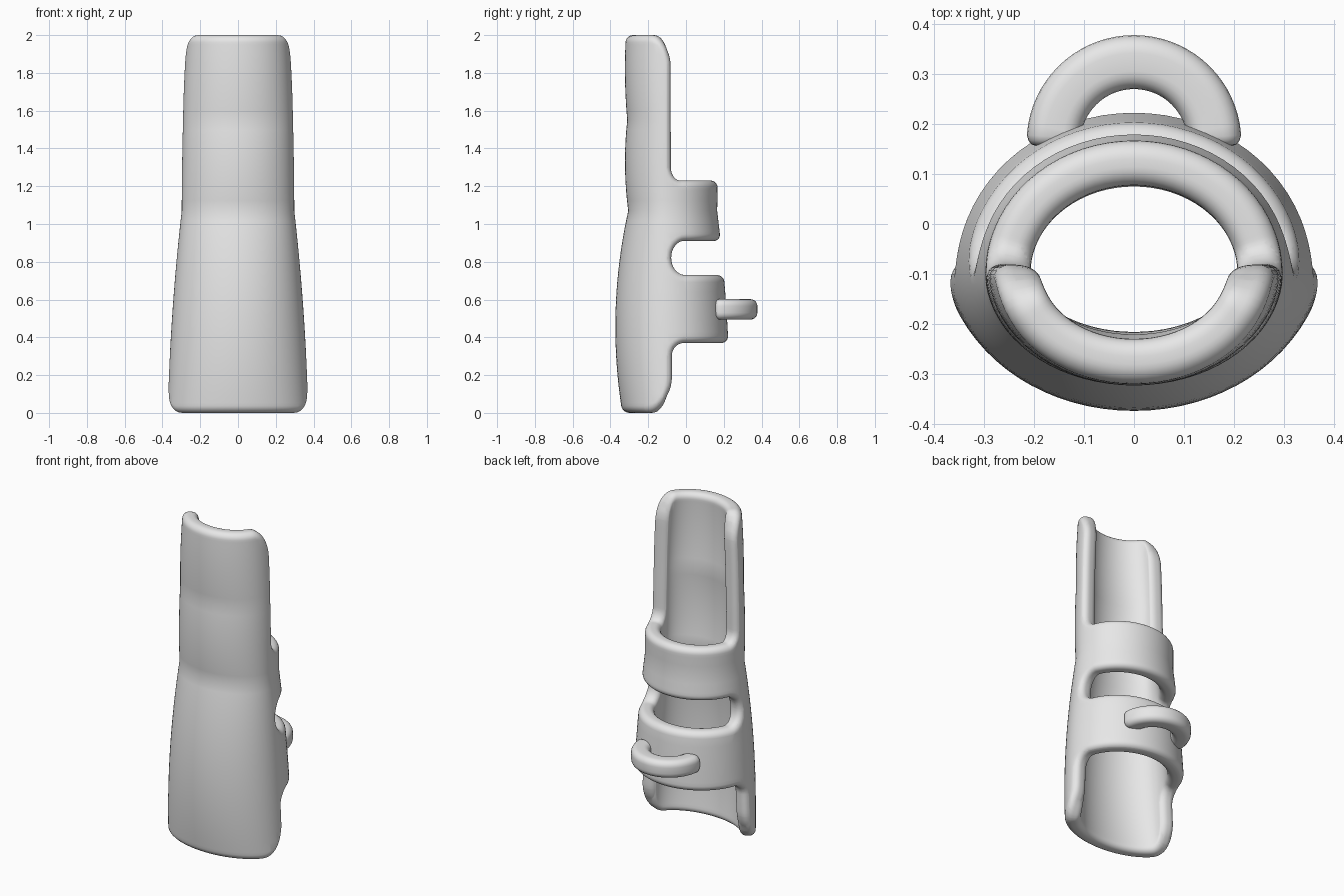
import bpy, bmesh, math
from mathutils import Vector

if "Cube" in bpy.data.objects:
    bpy.data.objects.remove(bpy.data.objects["Cube"], do_unlink=True)

grey = bpy.data.materials.new("light_grey")
grey.use_nodes = True
grey.diffuse_color = (0.8, 0.8, 0.8, 1)
grey.node_tree.nodes["Principled BSDF"].inputs["Base Color"].default_value = (0.8, 0.8, 0.8, 1)

THICK, RIM = 0.09, 0.037        # wall thickness and rim rounding
BACK, EDGE = 0.974, 0.514       # unrolled distance to the back centre and to the open edge
CENTRE_Y = -0.1


def make_object(name, bm):
    mesh = bpy.data.meshes.new(name)
    bm.to_mesh(mesh)
    bm.free()
    obj = bpy.data.objects.new(name, mesh)
    bpy.context.collection.objects.link(obj)
    mesh.materials.append(grey)
    bpy.ops.object.select_all(action='DESELECT')
    obj.select_set(True)
    bpy.context.view_layer.objects.active = obj
    bpy.ops.object.shade_smooth_by_angle(angle=math.radians(40))
    return obj


# Section sizes: three bulging bands, each given at its start, middle and end
BANDS = [
    (0.0, 1.07, (0.372, 0.347, 0.298), (0.337, 0.373, 0.306), (0.235, 0.215, 0.165)),
    (1.07, 1.55, (0.298, 0.296, 0.291), (0.306, 0.323, 0.311), (0.165, 0.167, 0.16)),
    (1.55, 2.0, (0.291, 0.284, 0.270), (0.311, 0.323, 0.318), (0.16, 0.16, 0.16)),
]


def section(z):
    for low, high, *sizes in BANDS:
        if z <= high + 1e-5:
            break
    t = (z - low) / (high - low)
    w = (2 * (t - 0.5) * (t - 1), 4 * t * (1 - t), 2 * t * (t - 0.5))
    return [sum(a * b for a, b in zip(w, s)) for s in sizes]


def roll(p):
    """Wrap a flat point (distance round, depth, height) onto the oval section."""
    half, front, back = section(p.z)
    a = math.pi * p.x / BACK
    c, s = math.cos(a), math.sin(a)
    ry = front + CENTRE_Y if c > 0 else back - CENTRE_Y
    n = Vector((s / half, -c / ry)).normalized()
    return Vector((half * s - n.x * p.y, CENTRE_Y - ry * c - n.y * p.y, p.z))


def filleted(points, radii):
    pts = [Vector(p) for p in points]
    out = [pts[0]]
    for prev, p, nxt, r in zip(pts, pts[1:], pts[2:], radii):
        d1, d2 = (prev - p).normalized(), (nxt - p).normalized()
        c = p + (d1 + d2) * r
        for k in range(13):
            a = k / 12 * math.pi / 2
            out.append(c - r * (d2 * math.cos(a) + d1 * math.sin(a)))
    return out + [pts[-1]]


def inset(chain, d):
    out = []
    for i, p in enumerate(chain):
        dirs = []
        if i > 0:
            dirs.append((p - chain[i - 1]).normalized())
        if i < len(chain) - 1:
            dirs.append((chain[i + 1] - p).normalized())
        normals = [Vector((-v.y, v.x)) for v in dirs]
        n = sum(normals, Vector((0, 0))).normalized()
        out.append(p + n * d / n.dot(normals[0]))
    return out


# Flat outline of one half: lower edge, gap between the straps, upper edge
chains = [
    filleted([(0, 0), (EDGE, 0), (EDGE, 0.37), (BACK, 0.37)], [0.19, 0.07]),
    filleted([(BACK, 0.73), (EDGE, 0.73), (EDGE, 0.91), (BACK, 0.91)], [0.088, 0.088]),
    filleted([(BACK, 1.23), (EDGE, 1.23), (EDGE, 2), (0, 2)], [0.07, 0.17]),
]

# Rounded rim as (inset, depth) steps from the outer to the inner face
quarter = [(RIM * (1 - math.cos(a)), RIM * (1 - math.sin(a)))
           for a in (math.pi / 2 * k / 6 for k in range(6, -1, -1))]
steps = quarter + [(i, THICK - d) for i, d in reversed(quarter)]

bm = bmesh.new()
rings = [[[bm.verts.new((p.x, depth, p.y)) for p in inset(ch, ins)] for ch in chains]
         for ins, depth in steps]
for r0, r1 in zip(rings, rings[1:]):
    for c0, c1 in zip(r0, r1):
        for i in range(len(c0) - 1):
            bm.faces.new((c0[i + 1], c0[i], c1[i], c1[i + 1]))
bm.faces.new(sum(rings[0], []))
bm.faces.new(sum(rings[-1], [])[::-1])

# Cut the flat sheet into a grid so that it bends smoothly
heights = [low + (high - low) * k / n for (low, high, *_), n in zip(BANDS, (20, 9, 9))
           for k in range(n)]
cuts = [((0, 0, z), (0, 0, 1)) for z in heights[1:]]
cuts += [((BACK * k / 36, 0, 0), (1, 0, 0)) for k in range(1, 36)]
for co, no in cuts:
    bmesh.ops.bisect_plane(bm, geom=bm.verts[:] + bm.edges[:] + bm.faces[:],
                           dist=1e-5, plane_co=co, plane_no=no)
for v in bm.verts:
    v.co = roll(v.co)
shell = make_object("guard_shell", bm)
mirror = shell.modifiers.new("mirror", 'MIRROR')
mirror.use_axis = (True, False, False)
mirror.merge_threshold = 0.0005

# Belt loop: half ring with a rounded square section and softened ends
HALF, CORNER, RADIUS = 0.054, 0.036, 0.161
profile = []
for q, (sx, sy) in enumerate([(1, 1), (-1, 1), (-1, -1), (1, -1)]):
    for k in range(6):
        a = math.pi / 2 * (q + k / 5)
        profile.append((sx * (HALF - CORNER) + CORNER * math.cos(a),
                        sy * (HALF - CORNER) + CORNER * math.sin(a)))
ends = [(-2, 0.65), (-1, 0.82), (1, 0.93), (4, 1)]
stations = ends + [(a, 1) for a in range(10, 171, 5)] + [(180 - a, s) for a, s in reversed(ends)]

bm = bmesh.new()
loops = []
for deg, scale in stations:
    a = math.radians(deg)
    loops.append([bm.verts.new(((RADIUS + u * scale) * math.cos(a),
                                0.163 + (RADIUS + u * scale) * math.sin(a),
                                0.548 + w * scale)) for u, w in profile])
n = len(profile)
for l0, l1 in zip(loops, loops[1:]):
    for i in range(n):
        bm.faces.new((l0[i], l0[(i + 1) % n], l1[(i + 1) % n], l1[i]))
bm.faces.new(loops[0])
bm.faces.new(loops[-1])
bmesh.ops.recalc_face_normals(bm, faces=bm.faces[:])
make_object("belt_loop", bm)
